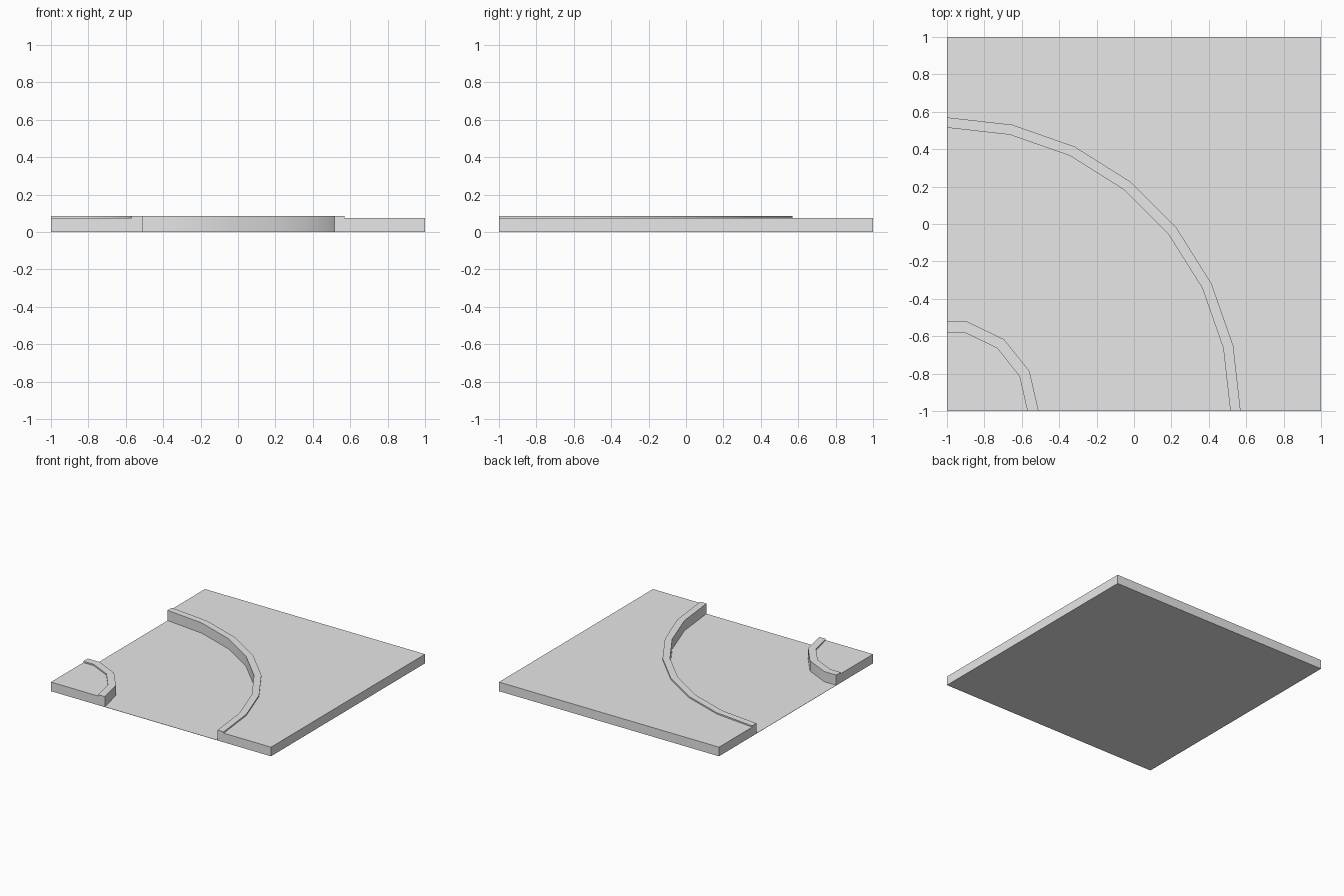
import bpy
import bmesh
from math import cos, sin, radians

cube = bpy.data.objects.get("Cube")
if cube:
    bpy.data.objects.remove(cube, do_unlink=True)

GROUND, RIM, ROAD = 0.075, 0.086, 0.002
STEP = 90 / 7

grey = bpy.data.materials.new("light_grey")
grey.use_nodes = True
colour = (0.8, 0.8, 0.8, 1)
grey.diffuse_color = colour
grey.node_tree.nodes["Principled BSDF"].inputs["Base Color"].default_value = colour


def arc(radius, step):
    """Quarter arc about the front right corner, ending on the tile edge."""
    count = int(90 / step + 0.01)
    pts = [(radius * cos(radians(i * step)) - 1, radius * sin(radians(i * step)) - 1)
           for i in range(count + 1)]
    if pts[-1][0] > -0.999:
        pts.append((-1, pts[-1][1]))
    return pts


def finish(name, bm):
    bmesh.ops.remove_doubles(bm, verts=bm.verts, dist=0.0001)
    bmesh.ops.recalc_face_normals(bm, faces=bm.faces)
    mesh = bpy.data.meshes.new(name)
    bm.to_mesh(mesh)
    bm.free()
    mesh.materials.append(grey)
    obj = bpy.data.objects.new(name, mesh)
    bpy.context.collection.objects.link(obj)
    bpy.ops.object.select_all(action='DESELECT')
    obj.select_set(True)
    bpy.context.view_layer.objects.active = obj
    bpy.ops.object.shade_smooth_by_angle(angle=radians(30))


def raised_block(name, wall, back, corners):
    """Ground with a raised kerb between the wall arc and the back arc."""
    bm = bmesh.new()

    def row(points, z):
        return [bm.verts.new((x, y, z)) for x, y in points]

    foot, lip = row(wall, 0), row(wall, RIM)
    crest, heel = row(back, RIM), row(back, GROUND)
    top, base = row(corners, GROUND), row(corners, 0)
    # road wall, kerb top and kerb step
    for a, b in ((foot, lip), (lip, crest), (crest, heel), (top, base)):
        for i in range(len(a) - 1):
            bm.faces.new((a[i], a[i + 1], b[i + 1], b[i]))
    # ground surface, underside and the two cut ends
    bm.faces.new(heel + top[::-1])
    bm.faces.new(foot + base[::-1])
    for end in (0, -1):
        bm.faces.new([r[end] for r in (foot, lip, crest, heel, top, base)])
    finish(name, bm)


outer_wall = arc(1.515, STEP)
inner_wall = arc(0.49, 2 * STEP)

raised_block("outer_ground_and_kerb", outer_wall, arc(1.57, STEP),
             [(1, -1), (1, 1), (-1, 1)])
raised_block("inner_ground_and_kerb", inner_wall, arc(0.43, 2 * STEP), [(-1, -1)])

# sunken curved road
bm = bmesh.new()
floor = bm.faces.new([bm.verts.new((x, y, 0)) for x, y in outer_wall + inner_wall[::-1]])
lifted = bmesh.ops.extrude_face_region(bm, geom=[floor], use_keep_orig=True)["geom"]
bmesh.ops.translate(bm, vec=(0, 0, ROAD),
                    verts=[v for v in lifted if isinstance(v, bmesh.types.BMVert)])
finish("curved_road", bm)
